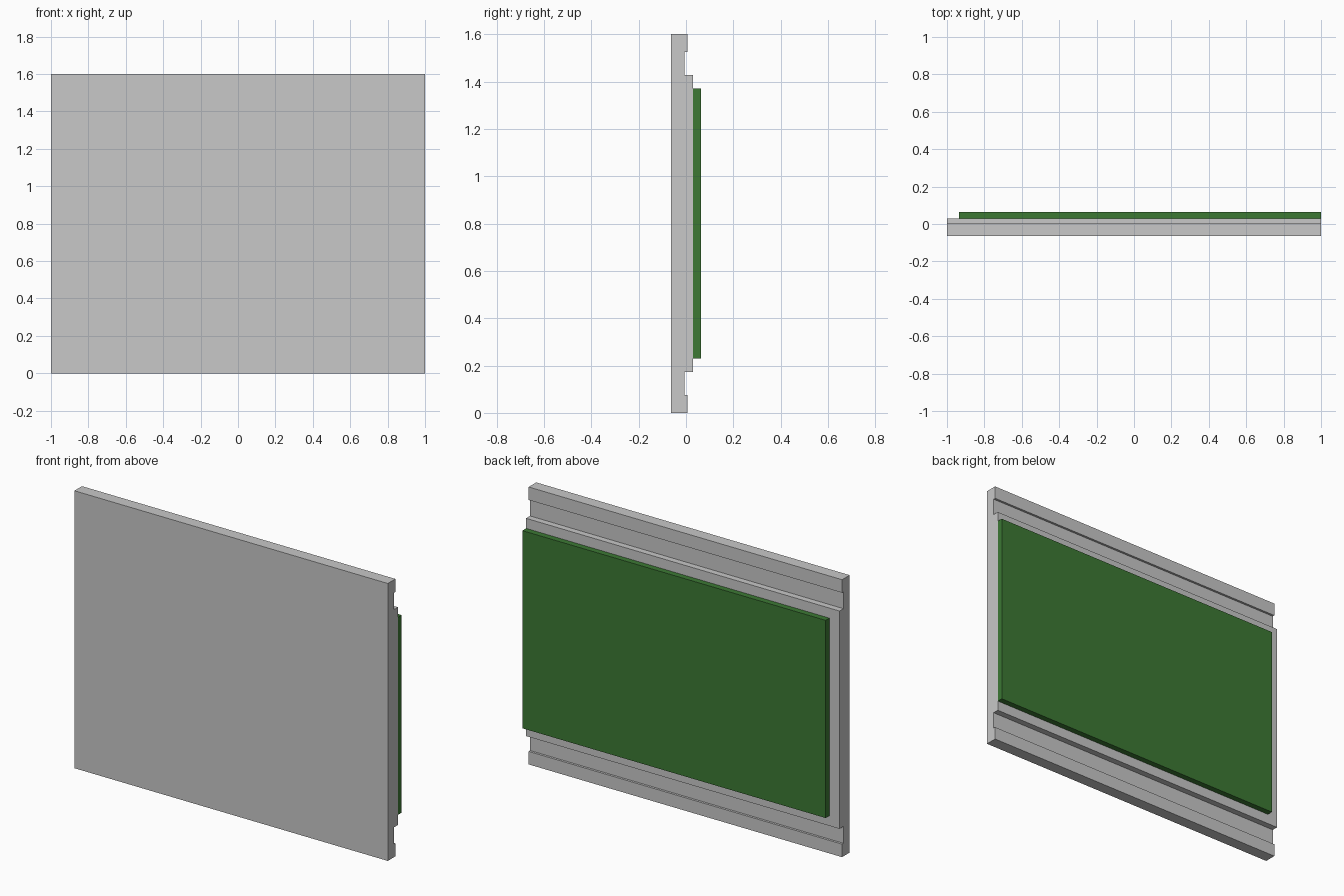
import bpy
import bmesh

if "Cube" in bpy.data.objects:
    bpy.data.objects.remove(bpy.data.objects["Cube"])


def material(name, rgb):
    m = bpy.data.materials.new(name)
    m.diffuse_color = (*rgb, 1)
    m.use_nodes = True
    m.node_tree.nodes["Principled BSDF"].inputs["Base Color"].default_value = m.diffuse_color
    return m


def extrude_profile(name, profile, x0, x1, mat):
    """Extrude a (y, z) profile along x."""
    bm = bmesh.new()
    face = bm.faces.new([bm.verts.new((x0, y, z)) for y, z in profile])
    ext = bmesh.ops.extrude_face_region(bm, geom=[face])
    verts = [v for v in ext["geom"] if isinstance(v, bmesh.types.BMVert)]
    bmesh.ops.translate(bm, verts=verts, vec=(x1 - x0, 0, 0))
    bmesh.ops.recalc_face_normals(bm, faces=bm.faces)
    mesh = bpy.data.meshes.new(name)
    bm.to_mesh(mesh)
    bm.free()
    mesh.materials.append(mat)
    obj = bpy.data.objects.new(name, mesh)
    bpy.context.collection.objects.link(obj)
    return obj


HEIGHT = 1.6
FRONT, GROOVE, RIM, STEP, BACK = -0.063, -0.007, 0.006, 0.029, 0.063

grey = material("light grey", (0.58, 0.58, 0.58))
green = material("board green", (0.045, 0.19, 0.034))

# Panel: flat front, rim, groove and raised centre at the back, mirrored in height
lower = [(FRONT, 0), (RIM, 0), (RIM, 0.075), (GROOVE, 0.075),
         (GROOVE, 0.172), (STEP, 0.172)]
upper = [(y, HEIGHT - z) for y, z in reversed(lower)]
extrude_profile("panel", lower + upper, -1, 1, grey)

# Green board on the back, flush with the right edge
board = [(STEP, 0.23), (BACK, 0.23), (BACK, 1.37), (STEP, 1.37)]
extrude_profile("back_board", board, -0.935, 1, green)
